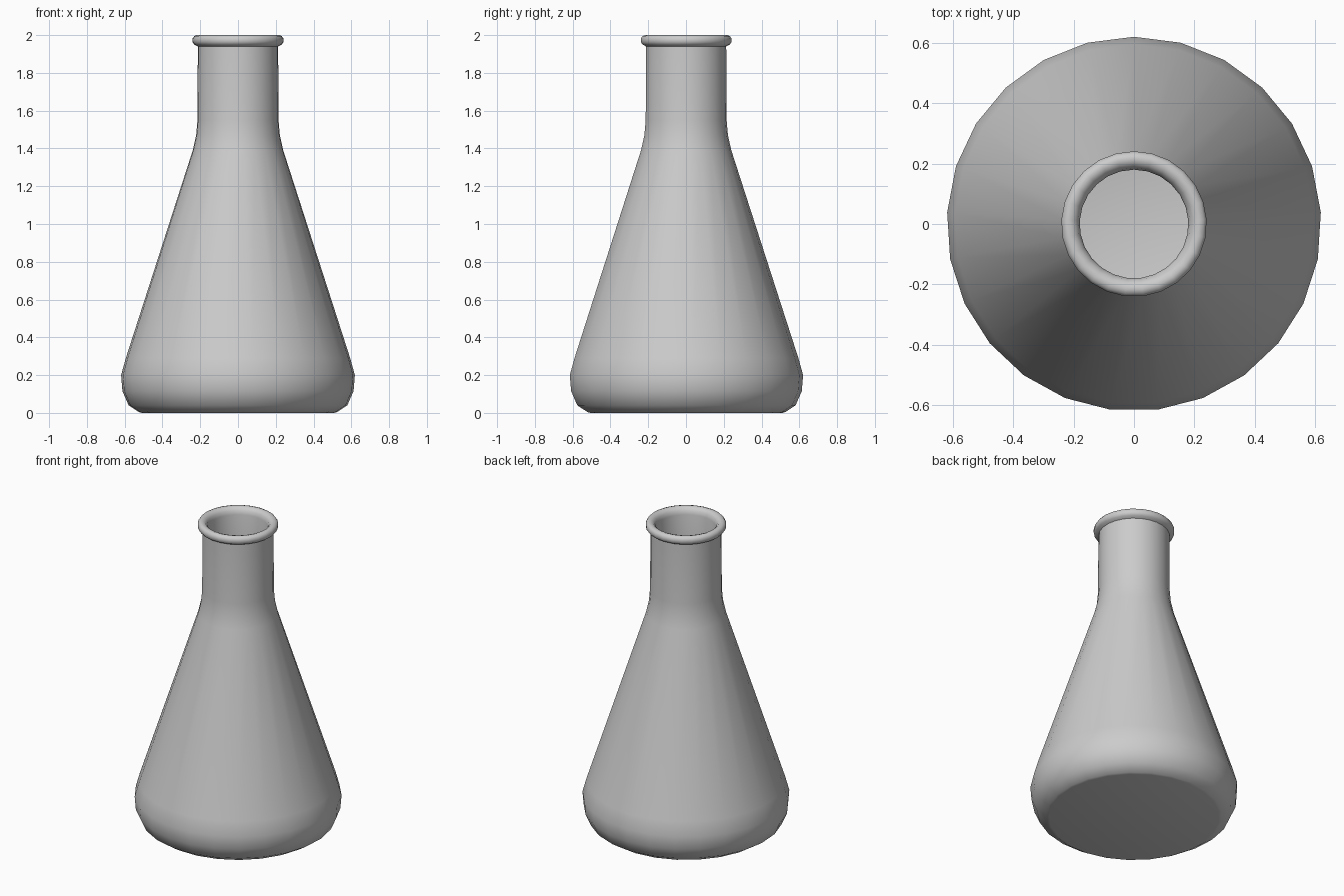
import bpy
import bmesh
from math import sin, cos, pi, radians

cube = bpy.data.objects.get("Cube")
if cube:
    bpy.data.objects.remove(cube)

SIDES = 25

glass = bpy.data.materials.new("Grey Glass")
glass.use_nodes = True
colour = (0.6, 0.6, 0.6, 1)
glass.diffuse_color = colour
glass.node_tree.nodes["Principled BSDF"].inputs["Base Color"].default_value = colour


def lathe(name, profile, material):
    """Spin a (radius, height) profile; zero radius makes a pole."""
    bm = bmesh.new()
    rings = []
    for r, z in profile:
        if r == 0:
            rings.append([bm.verts.new((0, 0, z))] * SIDES)
        else:
            turn = [2 * pi * i / SIDES + pi / 2 for i in range(SIDES)]
            rings.append([bm.verts.new((r * cos(a), r * sin(a), z)) for a in turn])
    for low, high in zip(rings, rings[1:]):
        for i in range(SIDES):
            j = (i + 1) % SIDES
            corners = dict.fromkeys((low[i], low[j], high[j], high[i]))
            bm.faces.new(list(corners))
    bmesh.ops.recalc_face_normals(bm, faces=bm.faces)
    mesh = bpy.data.meshes.new(name)
    bm.to_mesh(mesh)
    bm.free()
    mesh.materials.append(material)
    obj = bpy.data.objects.new(name, mesh)
    bpy.context.collection.objects.link(obj)
    bpy.ops.object.select_all(action='DESELECT')
    obj.select_set(True)
    bpy.context.view_layer.objects.active = obj
    bpy.ops.object.shade_smooth_by_angle(angle=radians(50))
    return obj


# Flask outside: base, rounded foot, cone, shoulder and neck
outside = [(0, 0), (0.51, 0), (0.525, 0.004), (0.58, 0.04), (0.613, 0.115), (0.62, 0.2),
           (0.595, 0.29), (0.24, 1.39), (0.222, 1.47), (0.215, 1.55), (0.213, 1.94)]
# Rolled lip
lip = [(0.232, 1.95), (0.241, 1.963), (0.241, 1.982), (0.232, 1.995), (0.217, 2.0),
       (0.2, 1.995), (0.186, 1.98), (0.18, 1.955)]
# Inner wall down to the floor
inside = [(0.18, 1.55), (0.188, 1.47), (0.206, 1.39), (0.56, 0.29), (0.585, 0.2),
          (0.58, 0.125), (0.55, 0.06), (0.51, 0.03), (0, 0.03)]

lathe("flask", outside + lip + inside, glass)
